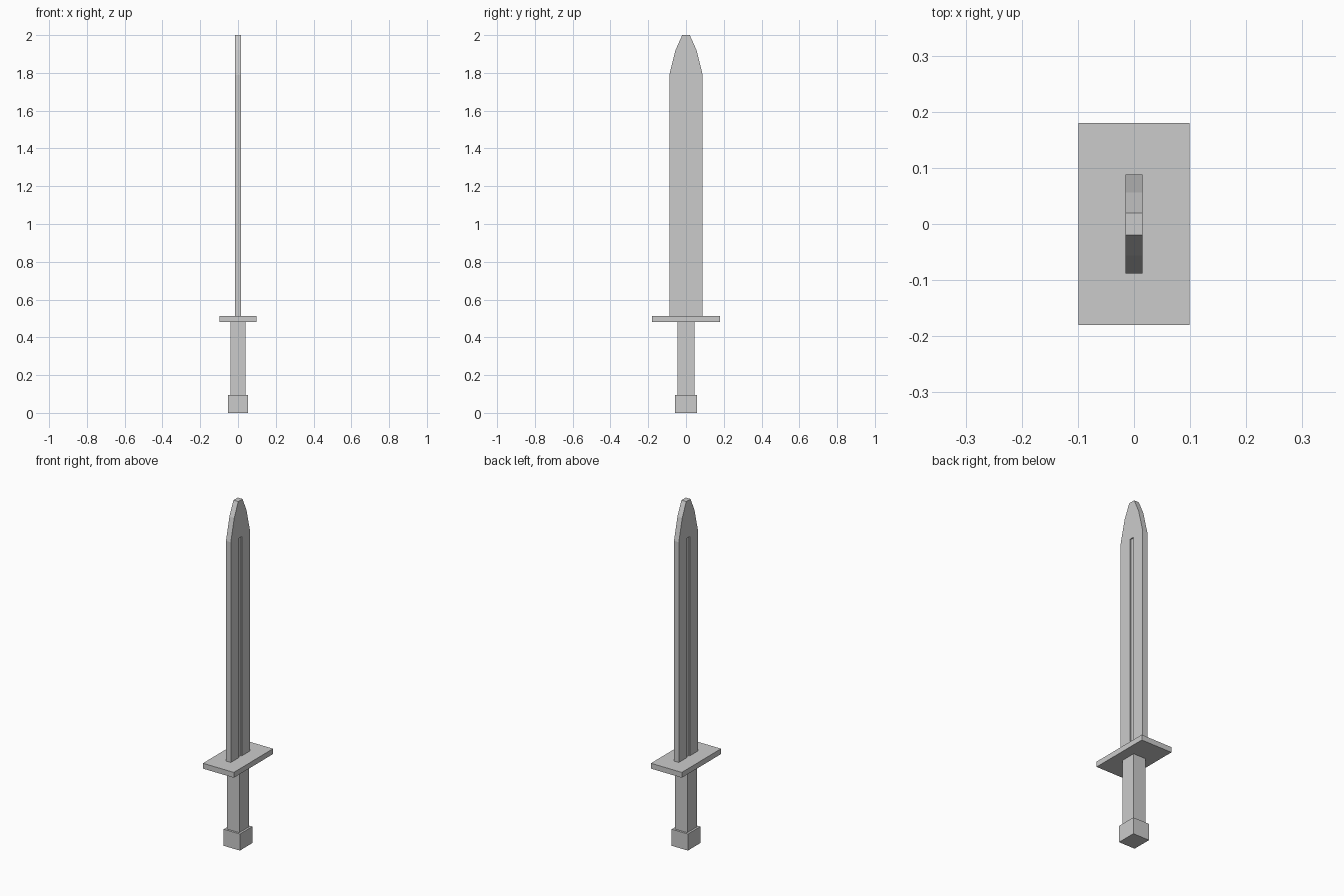
import bpy, bmesh

if "Cube" in bpy.data.objects:
    bpy.data.objects.remove(bpy.data.objects["Cube"])


def finish(name, bm):
    bmesh.ops.recalc_face_normals(bm, faces=bm.faces)
    mesh = bpy.data.meshes.new(name)
    bm.to_mesh(mesh)
    bm.free()
    obj = bpy.data.objects.new(name, mesh)
    bpy.context.collection.objects.link(obj)
    return obj


def box(name, hx, hy, z0, z1, x=0.0):
    bm = bmesh.new()
    bmesh.ops.create_cube(bm, size=1)
    for v in bm.verts:
        v.co = (x + v.co.x * 2 * hx, v.co.y * 2 * hy,
                z0 + (v.co.z + 0.5) * (z1 - z0))
    return finish(name, bm)


# Pommel, grip and cross guard
box("pommel", 0.052, 0.057, 0.0, 0.096)
box("grip", 0.040, 0.045, 0.096, 0.482)
box("guard", 0.099, 0.18, 0.482, 0.513)

# Blade: half outline mirrored in y, then extruded through its thickness
T = 0.0155
half = [(0.088, 0.513), (0.088, 1.79), (0.056, 1.92), (0.020, 2.0)]
outline = half + [(-y, z) for y, z in reversed(half)]
bm = bmesh.new()
face = bm.faces.new([bm.verts.new((-T, y, z)) for y, z in outline])
ext = bmesh.ops.extrude_face_region(bm, geom=[face])
bmesh.ops.translate(bm, vec=(2 * T, 0, 0),
                    verts=[g for g in ext["geom"] if isinstance(g, bmesh.types.BMVert)])
blade = finish("blade", bm)

# Fuller groove cut into both faces of the blade
DEPTH = 0.006
cutters = []
for side in (-1, 1):
    cutter = box("fuller_cutter", 0.02, 0.0135, 0.50, 1.785,
                 x=side * (T - DEPTH + 0.02))
    cutter.hide_render = True
    mod = blade.modifiers.new("fuller", 'BOOLEAN')
    mod.operation = 'DIFFERENCE'
    mod.solver = 'EXACT'
    mod.object = cutter
    cutters.append(cutter)

# Bake the cuts and drop the cutters
deps = bpy.context.evaluated_depsgraph_get()
baked = bpy.data.meshes.new_from_object(blade.evaluated_get(deps))
blade.modifiers.clear()
blade.data = baked
for cutter in cutters:
    bpy.data.objects.remove(cutter)
